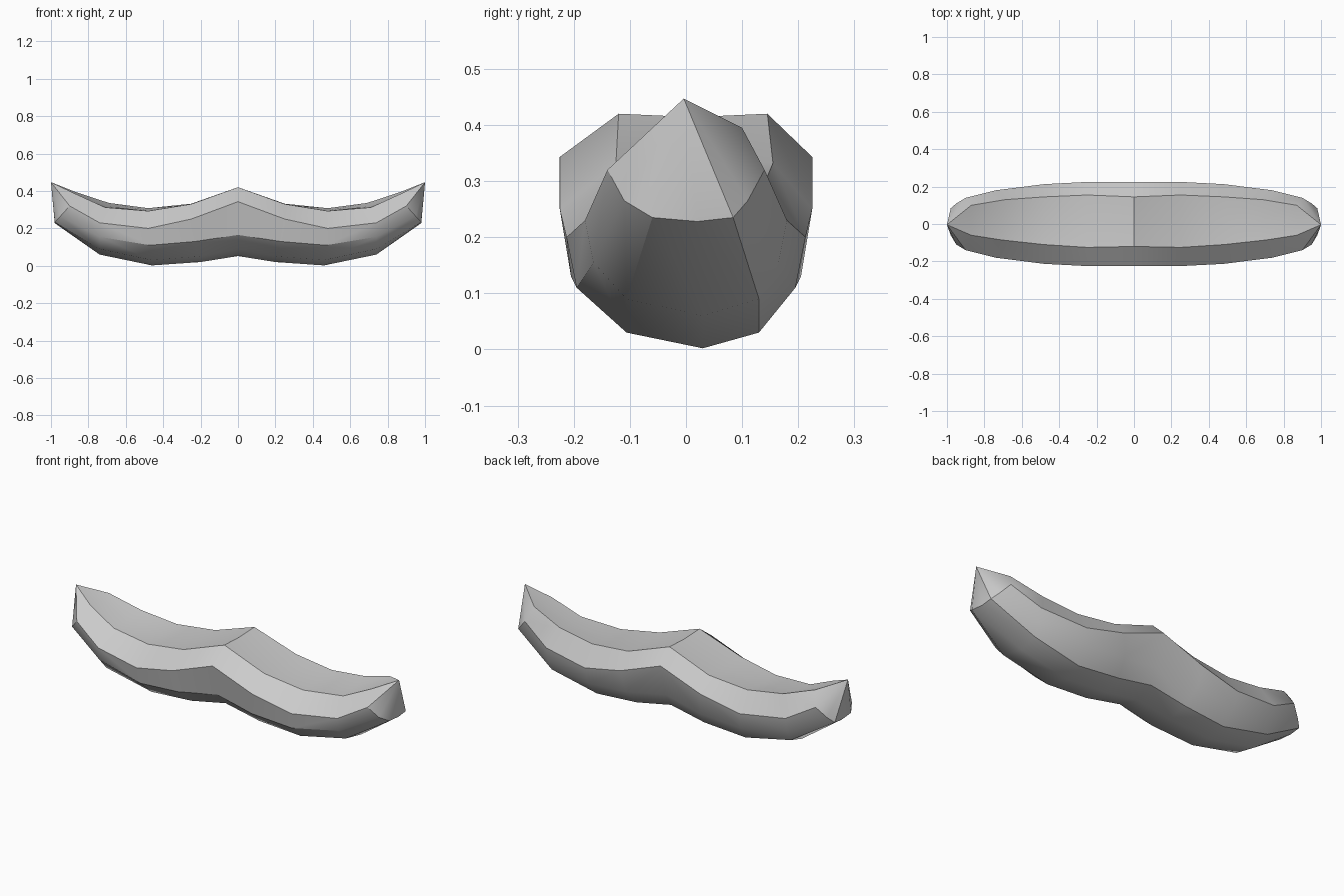
import bpy, bmesh

if "Cube" in bpy.data.objects:
    bpy.data.objects.remove(bpy.data.objects["Cube"])

# Cross-section stations from the middle outwards. Each row is a lengthwise edge
# given as (x, y, z) at the five stations; all rows meet in the raised tip.
top_back = [(0, .145, .42), (.25, .155, .332), (.48, .145, .308), (.69, .13, .336), (.87, .10, .395)]
top_front = [(0, -.12, .42), (.25, -.125, .330), (.48, -.11, .293), (.71, -.085, .312), (.87, -.06, .385)]
side = [(0, .225, .343), (.25, .225, .25), (.48, .213, .20), (.74, .18, .23), (.90, .14, .32)]
low = [(0, .18, .165), (.23, .205, .13), (.47, .195, .11), (.74, .165, .155), (.95, .11, .265)]
bottom = [(0, .12, .09), (.21, .125, .05), (.46, .118, .03), (.74, .118, .09), (.98, .072, .235)]
keel = [(0, .03, .052), (.20, .03, .02), (.46, .03, .002), (.74, .03, .06), (.98, .02, .228)]
tip_point = (1.0, -.004, .447)


def shifted(row, sign, dy=0.0):
    return [(x, sign * y + dy, z) for x, y, z in row]


top_mid = [((a[0] + b[0]) / 2, (a[1] + b[1]) / 2, (a[2] + b[2]) / 2 - .006)
           for a, b in zip(top_back, top_front)]

# Rows in order around the section
rows = [top_mid, top_back, side, shifted(low, 1), shifted(bottom, 1, .012), keel,
        shifted(bottom, -1, .012), shifted(low, -1), shifted(side, -1), top_front]

# Right half: loft the rows and close them at the tip
bm = bmesh.new()
grid = [[bm.verts.new(p) for p in row] for row in rows]
tip = bm.verts.new(tip_point)
n = len(grid)
for i in range(n):
    a, b = grid[i], grid[(i + 1) % n]
    for k in range(len(a) - 1):
        bm.faces.new((a[k], a[k + 1], b[k + 1], b[k]))
    bm.faces.new((a[-1], tip, b[-1]))

# Left half: mirrored copy welded along the middle
copy = bmesh.ops.duplicate(bm, geom=bm.verts[:] + bm.edges[:] + bm.faces[:])
for item in copy["geom"]:
    if isinstance(item, bmesh.types.BMVert):
        item.co.x *= -1
bmesh.ops.remove_doubles(bm, verts=bm.verts[:], dist=.0005)
bmesh.ops.recalc_face_normals(bm, faces=bm.faces[:])

mesh = bpy.data.meshes.new("moustache")
bm.to_mesh(mesh)
bm.free()
moustache = bpy.data.objects.new("moustache", mesh)
bpy.context.collection.objects.link(moustache)

# Smooth shading with the firm edges kept sharp
bpy.context.view_layer.objects.active = moustache
moustache.select_set(True)
bpy.ops.object.shade_smooth_by_angle(angle=.56)
